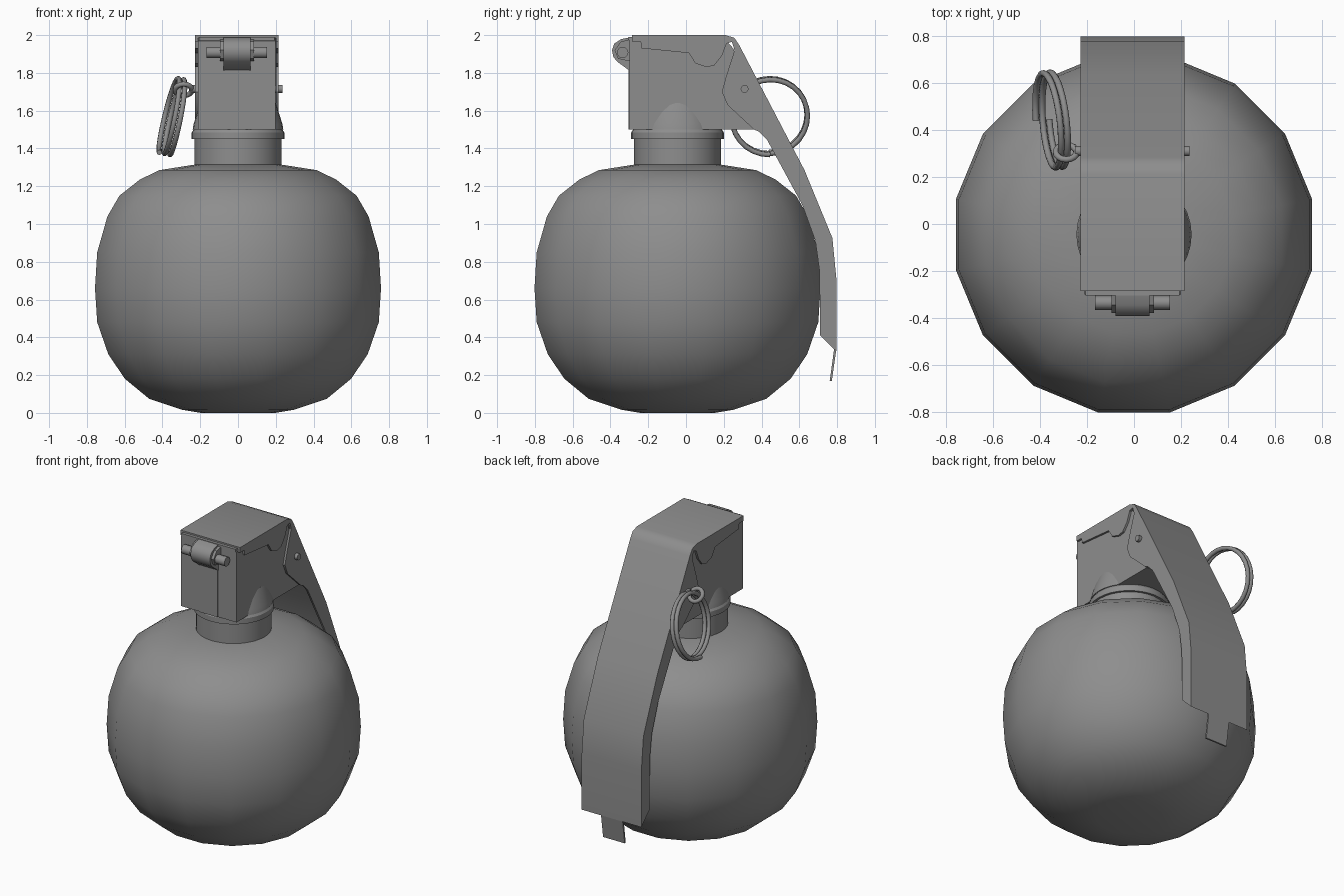
import bpy, bmesh, math
from mathutils import Vector, Matrix

default = bpy.data.objects.get("Cube")
if default:
    bpy.data.objects.remove(default, do_unlink=True)

GREY = (0.27, 0.27, 0.27, 1)
metal = bpy.data.materials.new("plain_grey")
metal.use_nodes = True
metal.diffuse_color = GREY
metal.node_tree.nodes["Principled BSDF"].inputs["Base Color"].default_value = GREY

CX, CY = -0.006, -0.045   # centre of the head in x, axis of the body in y


def finish(name, bm, angle=30):
    bmesh.ops.recalc_face_normals(bm, faces=bm.faces)
    mesh = bpy.data.meshes.new(name)
    bm.to_mesh(mesh)
    bm.free()
    obj = bpy.data.objects.new(name, mesh)
    bpy.context.collection.objects.link(obj)
    mesh.materials.append(metal)
    bpy.ops.object.select_all(action="DESELECT")
    obj.select_set(True)
    bpy.context.view_layer.objects.active = obj
    bpy.ops.object.shade_smooth_by_angle(angle=math.radians(angle))
    return obj


def lathe(name, profile, sides, turn=0.0, angle=30):
    """Revolve (radius, z) points round the upright body axis."""
    bm = bmesh.new()
    rings = []
    for r, z in profile:
        rings.append([bm.verts.new((r * math.cos(a), CY + r * math.sin(a), z))
                      for a in (2 * math.pi * (i + turn) / sides for i in range(sides))])
    for low, high in zip(rings, rings[1:]):
        for i in range(sides):
            j = (i + 1) % sides
            bm.faces.new((low[i], low[j], high[j], high[i]))
    bm.faces.new(rings[0])
    bm.faces.new(rings[-1])
    return finish(name, bm, angle)


def extrude(name, outline, x0, x1, angle=30):
    """Extrude a (y, z) outline along x."""
    bm = bmesh.new()
    face = bm.faces.new([bm.verts.new((CX + x0, y, z)) for y, z in outline])
    out = bmesh.ops.extrude_face_region(bm, geom=[face])
    moved = [v for v in out["geom"] if isinstance(v, bmesh.types.BMVert)]
    bmesh.ops.translate(bm, verts=moved, vec=(x1 - x0, 0, 0))
    return finish(name, bm, angle)


def rod(name, x0, x1, y, z, radius, sides=12):
    bm = bmesh.new()
    place = Matrix.Translation(((x0 + x1) / 2, y, z)) @ Matrix.Rotation(math.pi / 2, 4, "Y")
    bmesh.ops.create_cone(bm, cap_ends=True, segments=sides, radius1=radius,
                          radius2=radius, depth=abs(x1 - x0), matrix=place)
    return finish(name, bm, 40)


def wire(name, points, radius, cyclic=False):
    """Round wire along a path, turned into a mesh."""
    curve = bpy.data.curves.new(name, "CURVE")
    curve.dimensions = "3D"
    curve.bevel_depth = radius
    curve.bevel_resolution = 2
    curve.use_fill_caps = True
    spline = curve.splines.new("POLY")
    spline.points.add(len(points) - 1)
    for p, co in zip(spline.points, points):
        p.co = (*co, 1)
    spline.use_cyclic_u = cyclic
    temp = bpy.data.objects.new(name + "_path", curve)
    bpy.context.collection.objects.link(temp)
    bpy.context.view_layer.update()
    mesh = temp.to_mesh()
    bm = bmesh.new()
    bm.from_mesh(mesh)
    temp.to_mesh_clear()
    bpy.data.objects.remove(temp, do_unlink=True)
    return finish(name, bm, 50)


# Round body
lathe("body", [(0.2, 0), (0.30, 0.016), (0.48, 0.075), (0.61, 0.18), (0.70, 0.31),
               (0.76, 0.48), (0.772, 0.66), (0.76, 0.85), (0.705, 1.04), (0.64, 1.15),
               (0.53, 1.235), (0.425, 1.285), (0.23, 1.315)], 16, 0.5, 60)

# Neck, collar and the flare under the head
lathe("neck", [(0.23, 1.30), (0.23, 1.46)], 32)
lathe("collar", [(0.245, 1.45), (0.245, 1.485), (0.235, 1.5)], 32)
lathe("head_flare", [(0.24, 1.5), (0.235, 1.53), (0.2, 1.64)], 32)

# Head block with a raised front panel
extrude("head_block", [(-0.30, 1.5), (-0.30, 1.97), (-0.27, 1.985), (0.2, 1.985),
                       (0.25, 1.93), (0.39, 1.6), (0.36, 1.5)], -0.205, 0.205)
extrude("front_panel", [(-0.305, 1.5), (-0.305, 1.95), (-0.29, 1.95), (-0.29, 1.5)],
        -0.065, 0.068)

# Safety lever: outer sheet and two folded flanges
outer = [(-0.285, 2.0), (0.21, 2.0), (0.257, 1.985), (0.283, 1.945), (0.627, 1.286),
         (0.775, 0.926), (0.797, 0.70), (0.797, 0.325)]
inner = [(-0.285, 1.985), (0.20, 1.985), (0.243, 1.973), (0.268, 1.94), (0.612, 1.28),
         (0.760, 0.922), (0.782, 0.70), (0.782, 0.34)]
extrude("lever_sheet", outer + inner[::-1], -0.22, 0.22, 40)

inside_edge = [(0.71, 0.41), (0.707, 0.75), (0.685, 0.91), (0.616, 1.10), (0.43, 1.444),
               (0.385, 1.49), (0.36, 1.5), (0.22, 1.63), (0.19, 1.70), (0.212, 1.78),
               (0.257, 1.92), (0.243, 1.965), (0.215, 1.955), (0.19, 1.89), (0.15, 1.84),
               (0.11, 1.83), (0.05, 1.85), (0.015, 1.905), (-0.235, 1.93), (-0.24, 1.965),
               (-0.285, 1.965)]
for side, label in ((1, "left"), (-1, "right")):
    extrude("lever_flange_" + label, outer + inside_edge, side * 0.207, side * 0.221)

extrude("lever_tab", [(0.797, 0.345), (0.772, 0.17), (0.761, 0.17), (0.785, 0.345)],
        -0.08, 0.08)

# Front hinge: hook, cross pin and lip
extrude("hinge_hook", [(-0.29, 1.99), (-0.345, 1.978), (-0.38, 1.955), (-0.392, 1.92),
                       (-0.385, 1.885), (-0.365, 1.86), (-0.29, 1.805)], -0.072, 0.072, 45)
rod("hinge_pin", CX - 0.16, CX + 0.16, -0.335, 1.908, 0.03)
extrude("front_lip", [(-0.305, 1.99), (-0.305, 1.972), (-0.28, 1.972), (-0.28, 1.99)],
        -0.2, 0.2)
for side, label in ((1, "left"), (-1, "right")):
    extrude("hinge_ear_" + label, [(-0.29, 1.98), (-0.345, 1.965), (-0.378, 1.92),
                                   (-0.36, 1.875), (-0.29, 1.86)],
            side * 0.072, side * 0.09)

# Pull pin with its eye
rod("pull_pin", -0.25, 0.236, 0.31, 1.715, 0.021)
across = Vector((0, 0.7, -0.7))
eye_centre = Vector((-0.288, 0.305, 1.71))
wire("pin_eye", [eye_centre + 0.044 * (Vector((1, 0, 0)) * math.cos(a) + across * math.sin(a))
                 for a in (2 * math.pi * i / 16 for i in range(16))], 0.014, True)

# Split ring: two turns of wire
axis = Vector((1, 0.1, -0.22)).normalized()
u = Vector((0, 1, 0)).cross(axis).normalized()
v = axis.cross(u)
ring_centre = Vector((-0.345, 0.442, 1.57))
turns, steps = 2, 28
ring = []
for i in range(turns * steps + 1):
    a = 2 * math.pi * i / steps
    shift = 0.036 * (i / (turns * steps) - 0.5) * 1.6
    ring.append(ring_centre + 0.202 * (u * math.cos(a) + v * math.sin(a)) + axis * shift)
wire("pull_ring", ring, 0.014)
